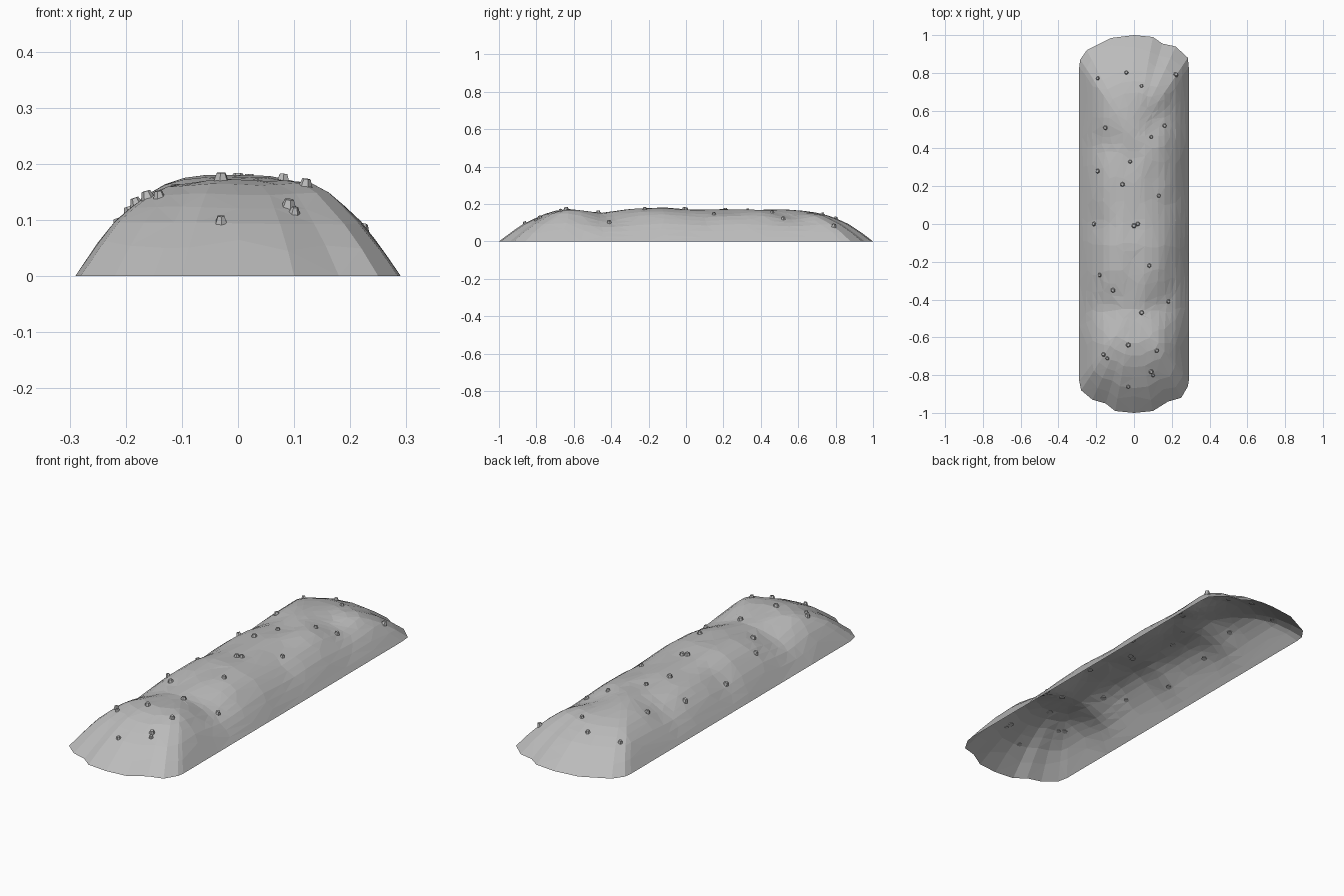
import bpy, bmesh, math, random
from mathutils import Vector, Matrix, noise

random.seed(4)
cube = bpy.data.objects.get("Cube")
if cube:
    bpy.data.objects.remove(cube, do_unlink=True)

grey = bpy.data.materials.new("stone grey")
grey.use_nodes = True
grey.diffuse_color = (0.5, 0.5, 0.5, 1)
grey.node_tree.nodes["Principled BSDF"].inputs["Base Color"].default_value = grey.diffuse_color


def finish(bm, name):
    mesh = bpy.data.meshes.new(name)
    bm.to_mesh(mesh)
    bm.free()
    mesh.materials.append(grey)
    obj = bpy.data.objects.new(name, mesh)
    bpy.context.collection.objects.link(obj)
    return obj


def interpolate(table, t):
    for (a, va), (b, vb) in zip(table, table[1:]):
        if t <= b:
            return va + (vb - va) * (t - a) / (b - a)
    return table[-1][1]


# Footprint: ragged rounded ends joined by straight sides
front_end = [(-.29, -.83), (-.28, -.88), (-.22, -.93), (-.15, -.95), (-.1, -.99), (0, -1),
             (.1, -.99), (.18, -.94), (.25, -.92), (.285, -.86), (.29, -.83)]
back_end = [(.29, .83), (.285, .88), (.22, .94), (.15, .955), (.1, .99), (0, 1),
            (-.12, .985), (-.25, .92), (-.285, .87), (-.29, .83)]
corners = [Vector(p) for p in front_end + back_end]
outline = []
for a, b in zip(corners, corners[1:] + corners[:1]):
    steps = max(1, round((b - a).length / 0.04))
    outline += [a.lerp(b, i / steps) for i in range(steps)]

# Slope from the crest (0) to the edge (1), and crest height along the length
slope = [(0, .175), (.2, .174), (.41, .163), (.57, .14), (.74, .1), (.88, .05), (1, 0)]
crest = [(-1, 1), (-.63, 1.04), (-.45, .9), (-.12, 1.03), (0, .96), (.6, .97), (1, 1)]
dents = [(.15, .56, .11, .14), (-.17, .42, .09, .12), (-.16, -.45, .1, .12),
         (.17, -.42, .1, .12), (.2, .1, .08, .1), (-.2, 0, .08, .1)]
levels = [1, .93, .85, .76, .66, .56, .45, .33, .2, .1, 0]


def mound_point(edge, ratio):
    spine = Vector((0, max(-.45, min(.45, edge.y))))
    p = spine.lerp(edge, ratio)
    scale = interpolate(crest, p.y)
    for x, y, radius, depth in dents:
        scale -= depth * math.exp(-(p - Vector((x, y))).length_squared / radius ** 2)
    scale += 0.055 * noise.noise(Vector((p.x * 9, p.y * 6, 2.5)))
    return Vector((p.x, p.y, interpolate(slope, ratio) * scale))


# Open-bottomed mound shell, reduced to irregular flat facets
bm = bmesh.new()
rings = [[bm.verts.new(mound_point(e, r)) for e in outline] for r in levels]
count = len(outline)
for outer, inner in zip(rings, rings[1:]):
    for i in range(count):
        j = (i + 1) % count
        bm.faces.new((outer[i], outer[j], inner[j], inner[i]))
bmesh.ops.remove_doubles(bm, verts=bm.verts, dist=0.0005)
bmesh.ops.triangulate(bm, faces=bm.faces)
mound = finish(bm, "mound")
facets = mound.modifiers.new("facets", "DECIMATE")
facets.ratio = 0.3

# Small stones scattered on the mound
spots = [(-.19, .77), (-.04, .80), (.04, .73), (.22, .79), (-.15, .51), (.16, .52), (.09, .46),
         (-.02, .33), (-.19, .28), (-.06, .21), (.13, .15), (-.21, 0), (0, -.01), (.02, 0),
         (.08, -.22), (-.18, -.27), (-.11, -.35), (.18, -.41), (.04, -.47), (-.03, -.64),
         (.12, -.67), (-.16, -.69), (-.14, -.71), (.09, -.78), (.1, -.8), (-.03, -.86)]
deps = bpy.context.evaluated_depsgraph_get()
deps.update()
surface = mound.evaluated_get(deps)
bm = bmesh.new()
for x, y in spots:
    hit, place, normal, _ = surface.ray_cast(Vector((x, y, 1)), Vector((0, 0, -1)))
    if not hit:
        continue
    if normal.z < 0:
        normal = -normal
    lean = Vector((0, 0, 1)).rotation_difference((normal + Vector((0, 0, 1))).normalized())
    size = random.uniform(.75, 1.1)
    matrix = (Matrix.Translation(place + normal * 0.004) @ lean.to_matrix().to_4x4()
              @ Matrix.Rotation(random.random() * 6, 4, "Z") @ Matrix.Scale(size, 4))
    bmesh.ops.create_cone(bm, cap_ends=True, segments=6, radius1=.014, radius2=.008,
                          depth=.016, matrix=matrix)
finish(bm, "stones")
